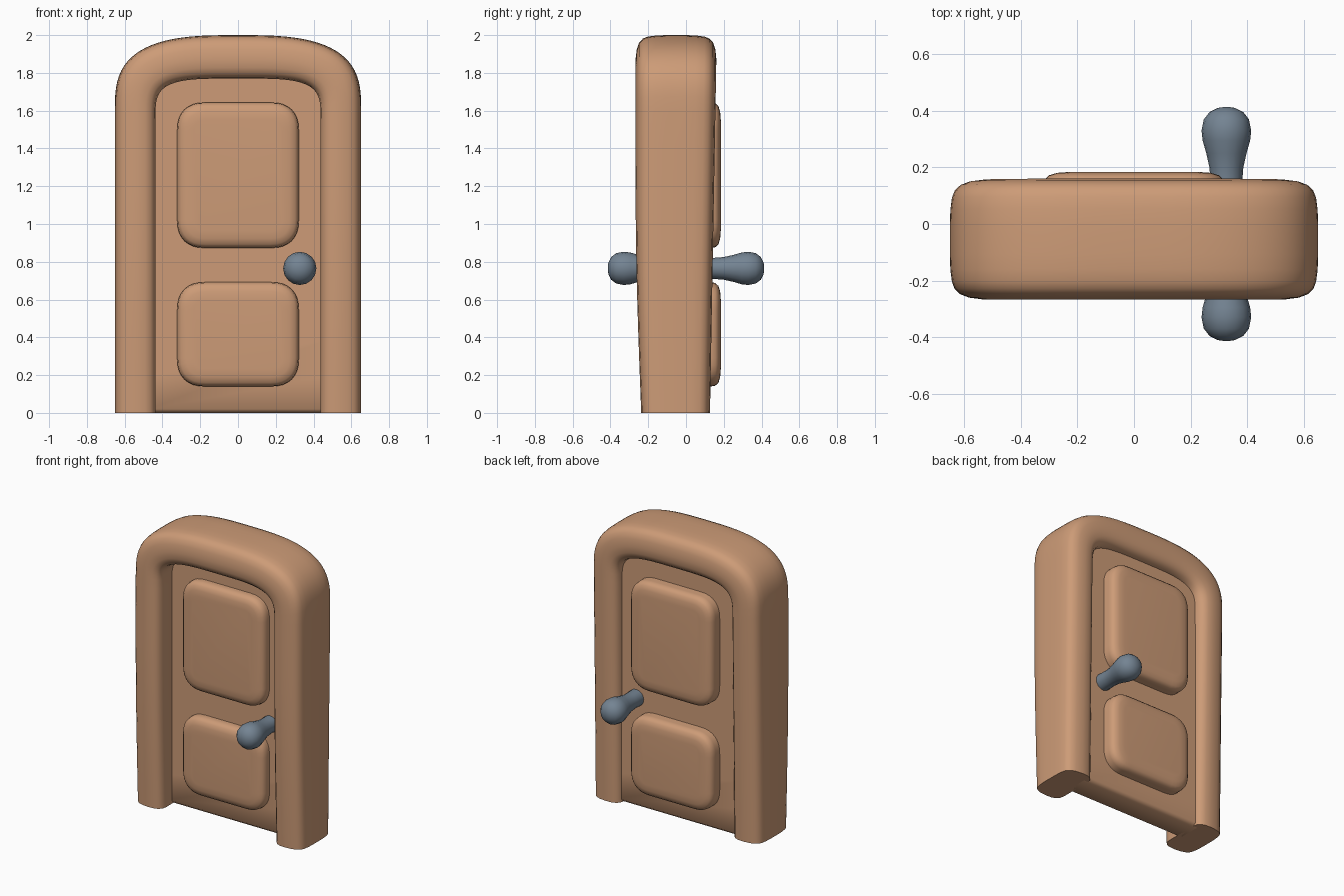
import bpy, bmesh, math

if "Cube" in bpy.data.objects:
    bpy.data.objects.remove(bpy.data.objects["Cube"])


def material(name, rgb):
    m = bpy.data.materials.new(name)
    m.diffuse_color = (*rgb, 1)
    m.use_nodes = True
    m.node_tree.nodes["Principled BSDF"].inputs["Base Color"].default_value = m.diffuse_color
    return m


WOOD = material("warm wood", (0.61, 0.33, 0.185))
METAL = material("blue grey metal", (0.175, 0.23, 0.29))


def loft(name, rings, mat, closed=True, angle=50):
    """Skin a list of closed rings and cap both ends."""
    bm = bmesh.new()
    vs = [[bm.verts.new(p) for p in r] for r in rings]
    n = len(rings[0])
    for a, b in zip(vs, vs[1:]):
        for i in range(n):
            j = (i + 1) % n
            bm.faces.new((a[i], a[j], b[j], b[i]))
    bm.faces.new(vs[0])
    bm.faces.new(vs[-1][::-1])
    bmesh.ops.recalc_face_normals(bm, faces=bm.faces)
    me = bpy.data.meshes.new(name)
    bm.to_mesh(me)
    bm.free()
    ob = bpy.data.objects.new(name, me)
    bpy.context.collection.objects.link(ob)
    me.materials.append(mat)
    bpy.ops.object.select_all(action='DESELECT')
    ob.select_set(True)
    bpy.context.view_layer.objects.active = ob
    bpy.ops.object.shade_smooth_by_angle(angle=math.radians(angle))
    return ob


def corner(a, h, n, t):
    """Superellipse point, t from 0 (right) to pi (left)."""
    c, s = math.cos(t), math.sin(t)
    return (math.copysign(a * abs(c) ** (2 / n), c), h * abs(s) ** (2 / n))


def arch(a, z0, h, n, steps=40, legs=8):
    """Door outline from the right foot over the top to the left foot."""
    right = [(a, z0 * i / legs) for i in range(legs)]
    top = []
    for i in range(steps + 1):
        x, z = corner(a, h, n, math.pi * i / steps)
        top.append((x, z0 + z))
    return right + top + [(-x, z) for x, z in reversed(right)]


# Frame: puffy section swept along outer and inner arches
half = [(0.0, 0.25), (0.01, 0.5), (0.035, 0.7), (0.08, 0.82), (0.17, 0.91),
        (0.32, 0.97), (0.55, 1.0), (0.75, 0.985), (0.88, 0.93),
        (0.97, 0.82), (1.0, 0.65), (1.0, 0.25)]
section = half + [(s, -t) for s, t in reversed(half)]
rings = []
for (ox, oz), (ix, iz) in zip(arch(0.652, 1.6, 0.4, 3), arch(0.437, 1.55, 0.22, 4)):
    ring = []
    for s, t in section:
        x, z = ox + (ix - ox) * s, oz + (iz - oz) * s
        front = -0.237 - 0.03 * math.sin(math.pi / 2 * min(z / 1.2, 1))
        back = 0.127 + 0.018 * z
        ring.append((x, (front + back) / 2 + t * (back - front) / 2, z))
    rings.append(ring)
loft("door_frame", rings, WOOD)

# Door slab recessed inside the frame
outline = arch(0.47, 1.55, 0.25, 4)
loft("door_slab", [[(x * k, y, 0.008 + (z - 0.008) * k if z > 0.01 else zb) for x, z in outline]
                   for y, k, zb in ((-0.11, 1, 0.02), (-0.09, 1, 0.0),
                                    (0.065, 1, 0.0), (0.085, 1, 0.02))], WOOD)


# Raised panels, showing on both faces of the slab
def panel(name, z0, z1):
    cz, h, a, r = (z0 + z1) / 2, (z1 - z0) / 2, 0.322, 0.15
    rings = []
    for y, inset in ((-0.184, 0.09), (-0.181, 0.05), (-0.172, 0.02), (-0.155, 0.004),
                     (-0.13, 0), (0.13, 0), (0.155, 0.004), (0.172, 0.02),
                     (0.181, 0.05), (0.184, 0.09)):
        ring = []
        for sx, sz, start in ((1, 1, 0), (-1, 1, 1), (-1, -1, 2), (1, -1, 3)):
            for i in range(9):
                px, pz = corner(1, 1, 2.4, math.pi / 2 * (i if start % 2 == 0 else 8 - i) / 8)
                rr = r - inset
                ring.append((sx * (a - r + rr * px), y, cz + sz * (h - r + rr * pz)))
        rings.append(ring)
    loft(name, rings, WOOD)


panel("upper_panel", 0.873, 1.643)
panel("lower_panel", 0.14, 0.692)

# Round knobs on both sides
profile = [(0.06, 0.03), (0.056, 0.15), (0.06, 0.2), (0.071, 0.25), (0.084, 0.295),
           (0.088, 0.33), (0.08, 0.37), (0.06, 0.396), (0.03, 0.411), (0.008, 0.414)]
for name, side in (("front_knob", -1), ("back_knob", 1)):
    loft(name, [[(0.327 + r * math.cos(2 * math.pi * i / 16), side * y,
                  0.765 + r * math.sin(2 * math.pi * i / 16)) for i in range(16)]
                for r, y in profile], METAL)
